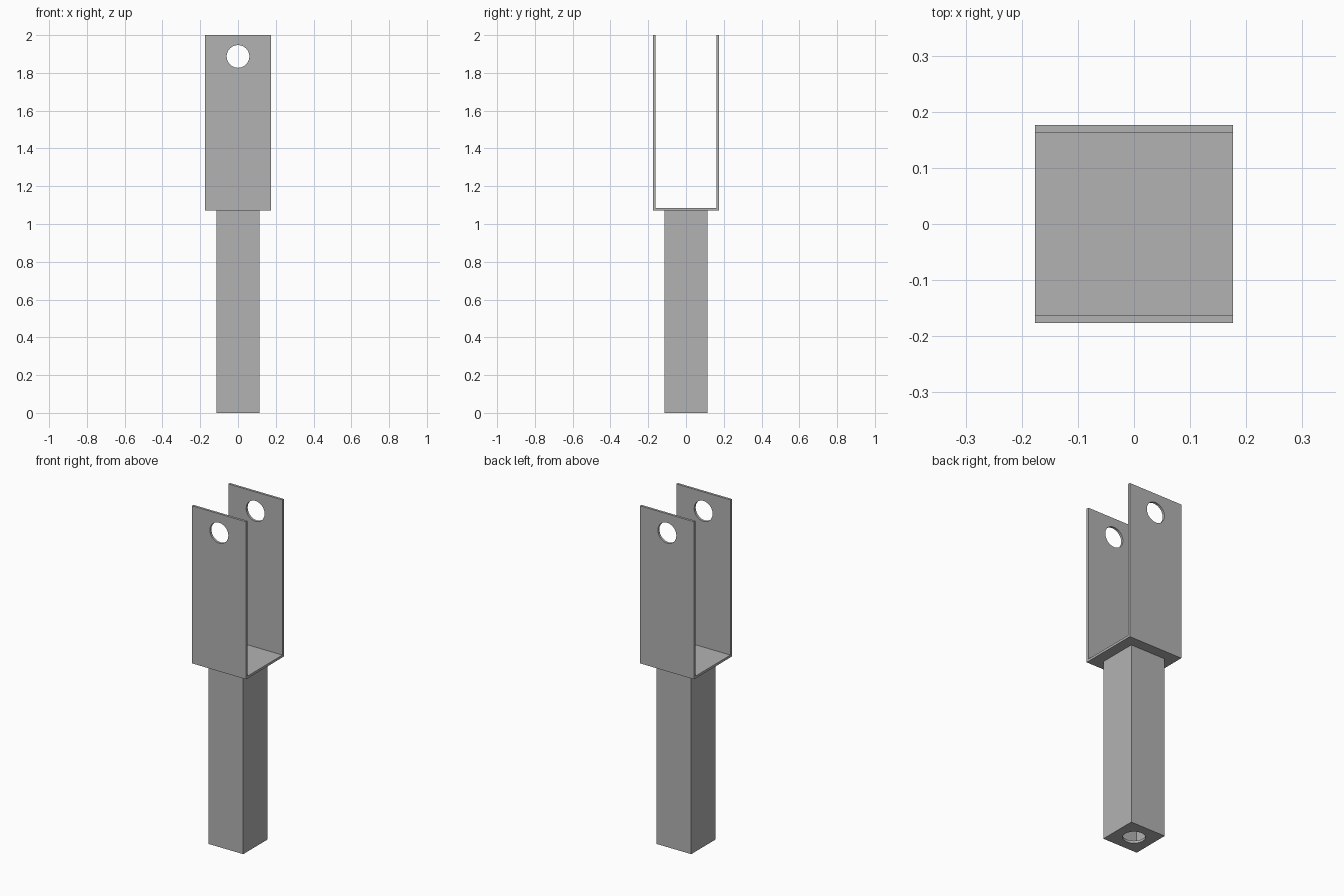
import bpy
import bmesh
import math
from mathutils import Matrix

cube = bpy.data.objects.get("Cube")
if cube:
    bpy.data.objects.remove(cube, do_unlink=True)

WALL = 0.014      # sheet thickness
POST = 0.114      # half width of the square post
FORK = 0.176      # half width of the fork
SHELF = 1.071     # underside of the fork
TOP = 2.0
HOLE = 0.06       # radius of every hole

grey = bpy.data.materials.new("steel grey")
grey.use_nodes = True
colour = (0.45, 0.45, 0.45, 1)
grey.diffuse_color = colour
grey.node_tree.nodes["Principled BSDF"].inputs["Base Color"].default_value = colour


def make_object(name, bm):
    bmesh.ops.recalc_face_normals(bm, faces=bm.faces)
    mesh = bpy.data.meshes.new(name)
    bm.to_mesh(mesh)
    bm.free()
    mesh.materials.append(grey)
    obj = bpy.data.objects.new(name, mesh)
    bpy.context.collection.objects.link(obj)
    return obj


def box(name, half, low, high):
    bm = bmesh.new()
    place = Matrix.Translation((0, 0, (low + high) / 2))
    size = Matrix.Diagonal((2 * half, 2 * half, high - low, 1))
    bmesh.ops.create_cube(bm, size=1, matrix=place @ size)
    return make_object(name, bm)


def rod(name, length, matrix):
    bm = bmesh.new()
    bmesh.ops.create_cone(bm, cap_ends=True, segments=48, radius1=HOLE,
                          radius2=HOLE, depth=length, matrix=matrix)
    return make_object(name, bm)


def cut(target, cutter):
    cutter.hide_render = True
    mod = target.modifiers.new("cut", 'BOOLEAN')
    mod.operation = 'DIFFERENCE'
    mod.solver = 'EXACT'
    mod.object = cutter
    bpy.context.view_layer.objects.active = target
    bpy.ops.object.modifier_apply(modifier=mod.name)
    bpy.data.objects.remove(cutter, do_unlink=True)


# Hollow square post with a holed end plate, closed on top by the fork
post = box("post", POST, 0, SHELF)
cut(post, box("post_cavity", POST - WALL, WALL, SHELF + WALL))
cut(post, rod("end_hole", 4 * WALL, Matrix.Identity(4)))

# U-shaped fork: a profile in y and z, extruded along x
inner = FORK - WALL
profile = [(-FORK, SHELF), (FORK, SHELF), (FORK, TOP), (inner, TOP),
           (inner, SHELF + WALL), (-inner, SHELF + WALL), (-inner, TOP), (-FORK, TOP)]
bm = bmesh.new()
face = bm.faces.new([bm.verts.new((-FORK, y, z)) for y, z in profile])
side = bmesh.ops.extrude_face_region(bm, geom=[face])
bmesh.ops.translate(bm, vec=(2 * FORK, 0, 0),
                    verts=[v for v in side["geom"] if isinstance(v, bmesh.types.BMVert)])
fork = make_object("fork", bm)

# Pin hole through both fork arms
cut(fork, rod("pin_hole", 4 * FORK,
              Matrix.Translation((0, 0, 1.887)) @ Matrix.Rotation(math.pi / 2, 4, 'X')))
